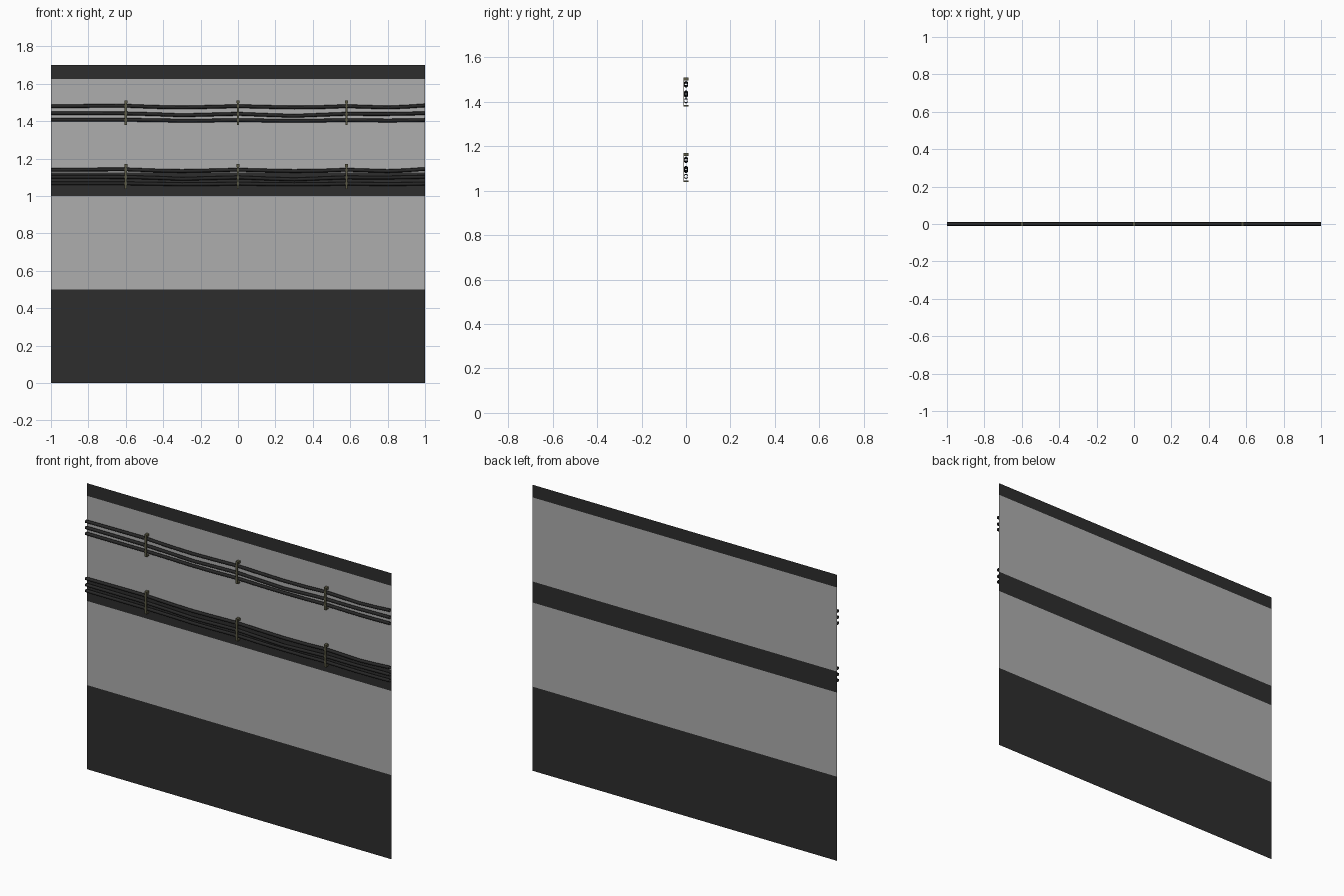
import bpy, bmesh, math

if "Cube" in bpy.data.objects:
    bpy.data.objects.remove(bpy.data.objects["Cube"])

def mat(name, c):
    m = bpy.data.materials.new(name)
    m.diffuse_color = (*c, 1)
    m.use_nodes = True
    m.node_tree.nodes["Principled BSDF"].inputs["Base Color"].default_value = m.diffuse_color
    return m

DARK = mat("dark grey", (0.027, 0.027, 0.027))
GREY = mat("light grey", (0.42, 0.42, 0.42))
CABLE = mat("cable black", (0.02, 0.02, 0.02))
BRASS = mat("dull khaki", (0.11, 0.105, 0.06))

WALL_Y = 0.012

def finish(name, bm, mats):
    me = bpy.data.meshes.new(name)
    bm.to_mesh(me)
    bm.free()
    for m in mats:
        me.materials.append(m)
    ob = bpy.data.objects.new(name, me)
    bpy.context.collection.objects.link(ob)
    return ob

# Wall: single sheet in horizontal bands, alternating dark and light
bm = bmesh.new()
levels = [0, 0.5, 1.0, 1.125, 1.625, 1.70]
rows = [[bm.verts.new((x, WALL_Y, z)) for x in (-1, 1)] for z in levels]
for i in range(len(levels) - 1):
    a, b = rows[i], rows[i + 1]
    f = bm.faces.new((a[0], a[1], b[1], b[0]))
    f.material_index = i % 2
finish("striped_wall", bm, [DARK, GREY])

# Cables: open tubes drooping gently between the clamps
XS = [-1, -0.8, -0.6, -0.45, -0.3, -0.15, 0, 0.15, 0.3, 0.45, 0.58, 0.7, 0.8, 0.9, 1]
DROOP = {
    "top":    [0, .002, .003, -.003, -.006, -.003, .001, -.003, -.006, -.004, .001, -.003, -.006, -.002, .005],
    "middle": [.001, .001, 0, -.004, -.010, -.006, -.002, -.008, -.013, -.007, -.002, -.003, -.003, -.001, .001],
    "bottom": [.001, .001, .001, -.001, -.004, -.003, 0, -.003, -.004, -.003, 0, -.002, -.003, -.002, 0],
}
BASE = {"top": 1.479, "middle": 1.441, "bottom": 1.406}
R, SIDES = 0.0095, 8

def cable(name, base, droop):
    bm = bmesh.new()
    prev = None
    for x, d in zip(XS, droop):
        ring = [bm.verts.new((x, R * math.cos(t), base + d + R * math.sin(t)))
                for t in (2 * math.pi * k / SIDES for k in range(SIDES))]
        if prev:
            for k in range(SIDES):
                n = (k + 1) % SIDES
                f = bm.faces.new((prev[k], prev[n], ring[n], ring[k]))
                f.smooth = True
        prev = ring
    bmesh.ops.recalc_face_normals(bm, faces=bm.faces)
    finish(name, bm, [CABLE])

def box(bm, x, y0, y1, z0, z1, w):
    v = bmesh.ops.create_cube(bm, size=1)["verts"]
    for p in v:
        p.co = (x + p.co.x * w, (y0 + y1) / 2 + p.co.y * (y1 - y0),
                (z0 + z1) / 2 + p.co.z * (z1 - z0))

# Clamps: front strap with end lugs reaching back to the wall
def clamp(name, x, z0, z1):
    bm = bmesh.new()
    box(bm, x, -0.012, -0.008, z0, z1, 0.013)
    box(bm, x, -0.008, WALL_Y - 0.001, z0, z0 + 0.008, 0.013)
    box(bm, x, -0.008, WALL_Y - 0.001, z1 - 0.014, z1, 0.016)
    finish(name, bm, [BRASS])

for group, dz in (("upper", 0), ("lower", -0.34)):
    for key in BASE:
        cable(f"{group}_{key}_cable", BASE[key] + dz, DROOP[key])
    for i, x in enumerate((-0.6, 0, 0.58)):
        clamp(f"{group}_clamp_{i + 1}", x, 1.378 + dz, 1.51 + dz)
